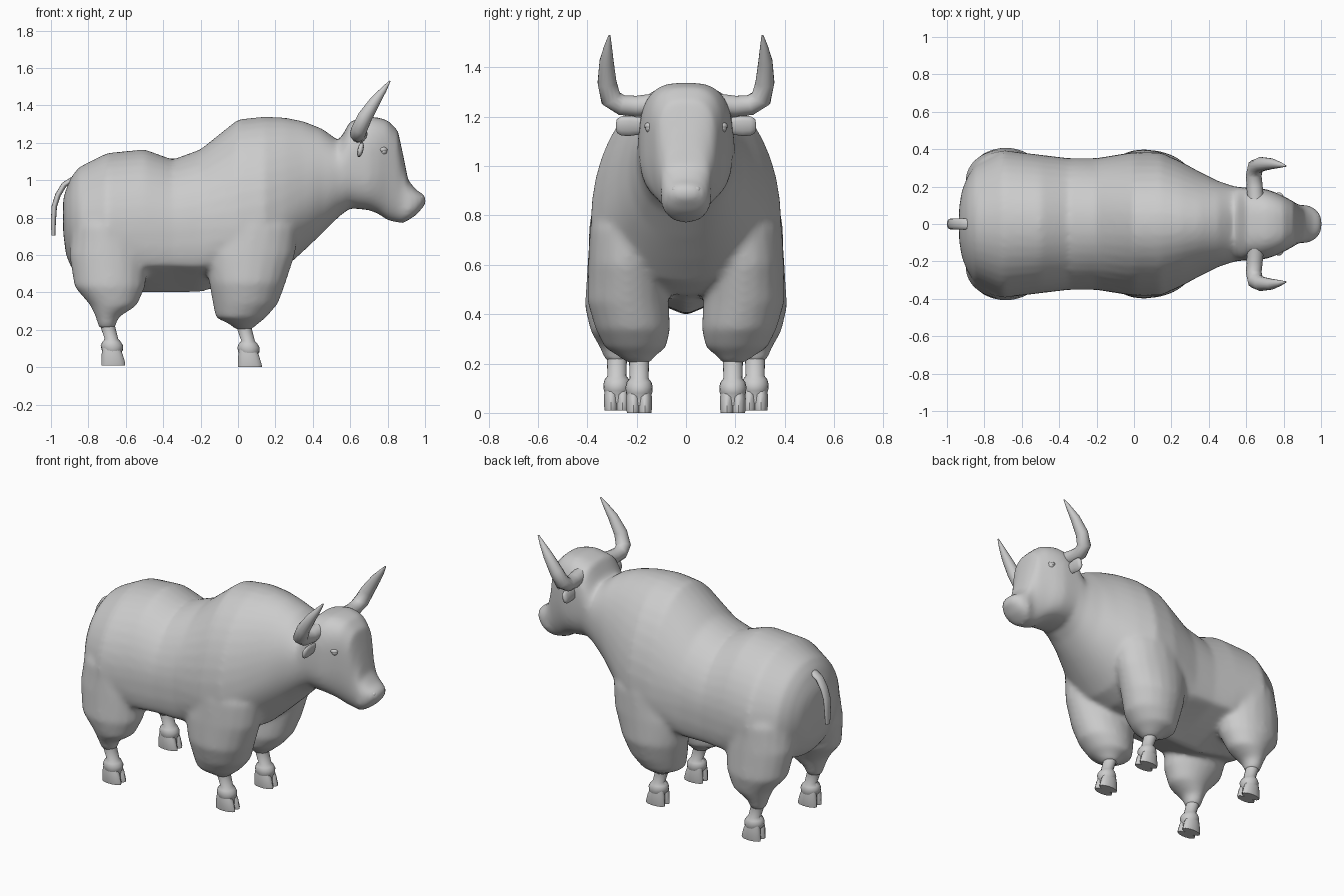
import bpy, bmesh, math
from mathutils import Vector

if "Cube" in bpy.data.objects:
    bpy.data.objects.remove(bpy.data.objects["Cube"])


def loft(bm, rings):
    """Skin a closed surface over a list of point rings."""
    vs = [[bm.verts.new(p) for p in r] for r in rings]
    n = len(vs[0])
    for a, b in zip(vs, vs[1:]):
        for i in range(n):
            j = (i + 1) % n
            bm.faces.new((a[i], a[j], b[j], b[i]))
    bm.faces.new(list(reversed(vs[0])))
    bm.faces.new(vs[-1])


def finish(bm, name, angle=45):
    bmesh.ops.recalc_face_normals(bm, faces=bm.faces)
    me = bpy.data.meshes.new(name)
    bm.to_mesh(me)
    bm.free()
    ob = bpy.data.objects.new(name, me)
    bpy.context.collection.objects.link(ob)
    bpy.ops.object.select_all(action='DESELECT')
    ob.select_set(True)
    bpy.context.view_layer.objects.active = ob
    bpy.ops.object.shade_smooth_by_angle(angle=math.radians(angle))
    return ob


def spow(v, e):
    return math.copysign(abs(v) ** e, v)


def section(x, zb, zt, w, zm, top, low, keel=0, sides=40):
    """Upright section: widest at zm, roundness above and below, V-shaped keel slope."""
    out = []
    for i in range(sides):
        t = 2 * math.pi * i / sides
        n = top if i <= sides / 2 else low
        y, s = w * spow(math.cos(t), 2 / n), spow(math.sin(t), 2 / n)
        z = zm + s * ((zt - zm) if s > 0 else (zm - zb))
        out.append((x, y, max(z, zb + keel * abs(y))))
    return out


def level(z, cx, cy, rx, ry, s, sides=20):
    """Horizontal leg section on side s."""
    return [(cx + rx * math.cos(2 * math.pi * i / sides),
             s * (cy + ry * math.sin(2 * math.pi * i / sides)), z) for i in range(sides)]


def tube(bm, path, s=1, sides=12, flat=1.0):
    """Tapered tube along (x, y, z, radius) points."""
    pts = [Vector((p[0], s * p[1], p[2])) for p in path]
    rings, up = [], Vector((1, 0, 0)) if flat == 1 else Vector((0, 1, 0))
    for i, p in enumerate(pts):
        d = (pts[min(i + 1, len(pts) - 1)] - pts[max(i - 1, 0)]).normalized()
        u = (up - d * up.dot(d)).normalized()
        v = d.cross(u)
        r = path[i][3]
        rings.append([p + r * (math.cos(a) * u + flat * math.sin(a) * v)
                      for a in (2 * math.pi * k / sides for k in range(sides))])
    loft(bm, rings)


# Torso, neck and head: x, bottom, top, half width, widest height, top and lower roundness, keel
torso = [
    (-.935, .72, .90, .09, .81, 2, 2), (-.92, .60, .95, .18, .78, 2, 2), (-.89, .53, 1.02, .255, .75, 2, 2),
    (-.85, .48, 1.07, .315, .73, 2, 2), (-.70, .44, 1.145, .395, .72, 2, 2.2, .3),
    (-.50, .395, 1.165, .37, .73, 2, 2.8, .42), (-.35, .395, 1.11, .352, .73, 2, 2.8, .45),
    (-.20, .40, 1.165, .352, .74, 2, 2.8, .42), (0, .46, 1.325, .385, .75, 2, 2.3, .25),
    (.14, .48, 1.34, .385, .78, 2, 2.1), (.25, .53, 1.335, .335, .83, 2, 2.1), (.35, .62, 1.315, .28, .9, 2, 2.1),
    (.45, .715, 1.275, .23, .98, 2.1, 2.2), (.54, .805, 1.21, .20, 1.02, 2.3, 2.3)]
head = [
    (.60, .85, 1.315, .195, 1.08, 3, 2.6), (.70, .84, 1.34, .188, 1.08, 3, 2.7),
    (.75, .82, 1.335, .172, 1.10, 3, 2.6), (.80, .785, 1.32, .148, 1.12, 3, 2.4),
    (.855, .772, 1.265, .12, 1.08, 2.9, 2.6), (.882, .77, 1.14, .10, .93, 2.6, 2.8),
    (.91, .785, 1.0, .104, .87, 2.5, 2.8), (.955, .815, .945, .092, .88, 2.5, 2.6),
    (.985, .85, .93, .068, .89, 2.3, 2.3), (1.004, .87, .912, .035, .892, 2, 2)]
# Shoulders and thighs: height, centre x, centre y, radius x, radius y
shoulder = [
    (.20, .03, .19, .043, .043), (.23, .03, .20, .075, .075), (.265, .015, .205, .135, .125),
    (.34, .04, .215, .175, .152), (.45, .05, .235, .205, .165), (.60, .065, .24, .24, .157),
    (.75, .085, .215, .24, .175), (.90, .08, .16, .18, .18), (1.0, .06, .1, .1, .12)]
thigh = [
    (.21, -.70, .28, .045, .048), (.265, -.70, .28, .06, .07), (.33, -.665, .28, .125, .107),
    (.43, -.685, .265, .19, .145), (.60, -.69, .235, .213, .165), (.75, -.69, .205, .20, .185),
    (.90, -.68, .14, .15, .19), (1.0, -.68, .08, .08, .1)]

bm = bmesh.new()
loft(bm, [section(*r) for r in torso + head])
for s in (1, -1):
    for limb in (shoulder, thigh):
        loft(bm, [level(*r, s) for r in limb])
body = finish(bm, "body", 180)
m = body.modifiers.new("blend", 'REMESH')
m.mode, m.voxel_size, m.use_smooth_shade = 'VOXEL', .014, True
m = body.modifiers.new("soften", 'SMOOTH')
m.factor, m.iterations = .5, 12

# Lower legs with fetlocks and cloven hooves
for name, x, y, base in (("front", .03, .19, 0), ("rear", -.70, .28, .01)):
    for s, side in ((1, "left"), (-1, "right")):
        bm = bmesh.new()
        shin = [(.30, -.005, .05, .05), (.22, 0, .04, .041), (.14, .024, .036, .038), (.125, .024, .05, .05),
                (.105, .026, .06, .055), (.08, .028, .056, .053), (.065, .03, .045, .045), (.03, .035, .04, .04)]
        loft(bm, [level(z + base, x + dx, y, rx, ry, s) for z, dx, rx, ry in shin])
        finish(bm, f"{name}_{side}_lower_leg", 60)
        bm = bmesh.new()
        for toe in (-1, 1):
            loft(bm, [level(z + base, x + dx, y + toe * .023, rx, ry, s, 14) for z, dx, rx, ry in
                      ((.0, .033, .064, .027), (.012, .033, .064, .029), (.06, .027, .056, .03),
                       (.095, .022, .045, .025))])
        finish(bm, f"{name}_{side}_hoof")

# Horns, ears, eyes and nostrils
horn = [(.65, .13, 1.25, .045), (.645, .2, 1.243, .043), (.64, .26, 1.247, .042), (.65, .305, 1.275, .043),
        (.68, .32, 1.34, .039), (.735, .322, 1.425, .029), (.78, .316, 1.485, .016), (.812, .31, 1.53, .004)]
ear = [(.15, .03), (.19, .035), (.23, .041), (.262, .039), (.28, .028), (.284, .01)]
for s, side in ((1, "left"), (-1, "right")):
    bm = bmesh.new()
    tube(bm, horn, s, 14)
    finish(bm, f"{side}_horn", 60)
    bm = bmesh.new()
    tube(bm, [(0, y, 0, r) for y, r in ear], s, 12)
    for v in bm.verts:  # thin the ear front to back and lean it
        v.co.x = .655 + v.co.x * .4 + (v.co.z * .2)
        v.co.z += 1.163
    finish(bm, f"{side}_ear", 60)
    for part, loc, r, sc in (("eye", (.776, .143, 1.155), .022, (1, 1, 1)),
                             ("eyelid", (.773, .142, 1.163), .027, (1, 1, .6)),
                             ("nostril", (.975, .042, .905), .018, (.9, 1, .8))):
        bm = bmesh.new()
        bmesh.ops.create_uvsphere(bm, u_segments=16, v_segments=10, radius=r)
        bmesh.ops.scale(bm, vec=sc, verts=bm.verts)
        bmesh.ops.translate(bm, vec=(loc[0], s * loc[1], loc[2]), verts=bm.verts)
        finish(bm, f"{side}_{part}", 60)

# Tail
bm = bmesh.new()
tube(bm, [(-.85, 0, 1.0, .03), (-.89, 0, 1.0, .03), (-.93, 0, .975, .03), (-.963, 0, .92, .03),
          (-.982, 0, .86, .029), (-.987, 0, .78, .027), (-.987, 0, .705, .02)], 1, 12, .5)
finish(bm, "tail", 60)
